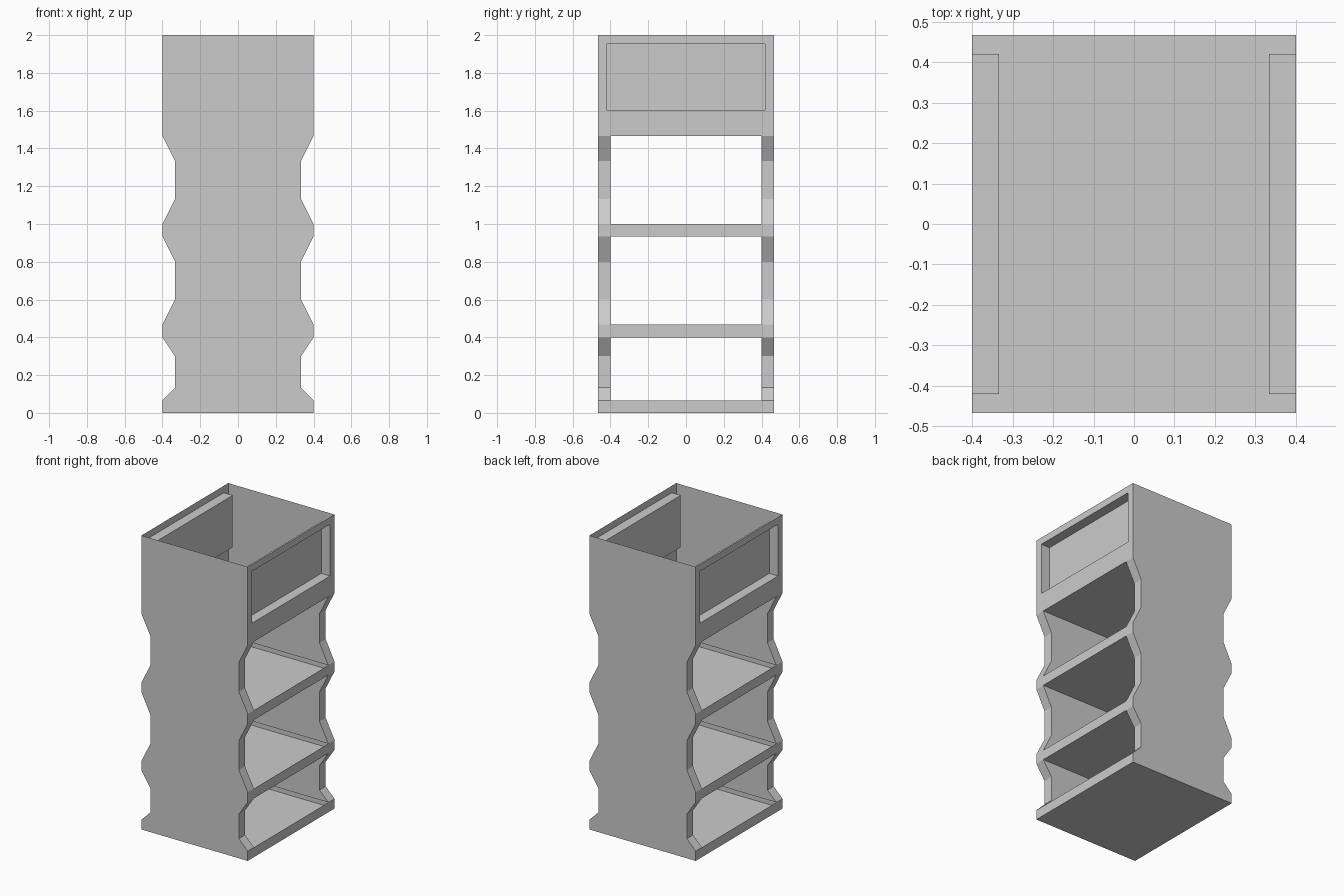
import bpy, bmesh

if "Cube" in bpy.data.objects:
    bpy.data.objects.remove(bpy.data.objects["Cube"])

T = 1 / 15          # sheet offset / rim height
HX, HY = 0.4, 7 / 15  # half width, half depth


def loft(name, rings, floor=False, recess=False):
    """Thin shell through rectangular rings (z, x_half, y0, y1)."""
    bm = bmesh.new()
    loops = [[bm.verts.new(p) for p in
              ((-x, y0, z), (x, y0, z), (x, y1, z), (-x, y1, z))]
             for z, x, y0, y1 in rings]
    for lo, hi in zip(loops, loops[1:]):
        for i in range(4):
            j = (i + 1) % 4
            bm.faces.new((lo[i], lo[j], hi[j], hi[i]))
    if floor:
        bm.faces.new(loops[0][::-1])
    bm.normal_update()
    if recess:
        # sunken rectangular panel in both side walls
        for f in [f for f in bm.faces if abs(f.normal.x) > 0.9]:
            bmesh.ops.inset_individual(bm, faces=[f], thickness=T, depth=0)
            for v in f.verts:
                v.co.z = max(v.co.z, 1.6)
            bmesh.ops.inset_individual(bm, faces=[f], thickness=0, depth=0)
            for v in f.verts:
                v.co.x *= (HX - T) / HX
        bm.normal_update()
    me = bpy.data.meshes.new(name)
    bm.to_mesh(me)
    bm.free()
    ob = bpy.data.objects.new(name, me)
    bpy.context.collection.objects.link(ob)


# Open shallow trays that form the shelves
SHELVES = [("base_shelf", 0), ("lower_shelf", 0.4), ("upper_shelf", 14 / 15)]
for name, z in SHELVES:
    loft(name, [(z, HX, -HY, HY), (z + T, HX, -HY, HY)], floor=True)

# Open top bin with recessed side panels
loft("top_bin", [(22 / 15, HX, -HY, HY), (2, HX, -HY, HY)], floor=True, recess=True)

# Hollow end panels with pinched edges, front and back, between the shelves
GAPS = [("lower", (T, 2 * T, 0.3, 0.4)),
        ("middle", (7 / 15, 0.6, 0.8, 14 / 15)),
        ("upper", (1.0, 17 / 15, 20 / 15, 22 / 15))]
for label, zs in GAPS:
    for side, s in (("front", -1), ("back", 1)):
        y0, y1 = sorted((s * (HY - T), s * HY))
        widths = (HX, HX - T, HX - T, HX)
        loft(f"{side}_panel_{label}", [(z, x, y0, y1) for z, x in zip(zs, widths)])
